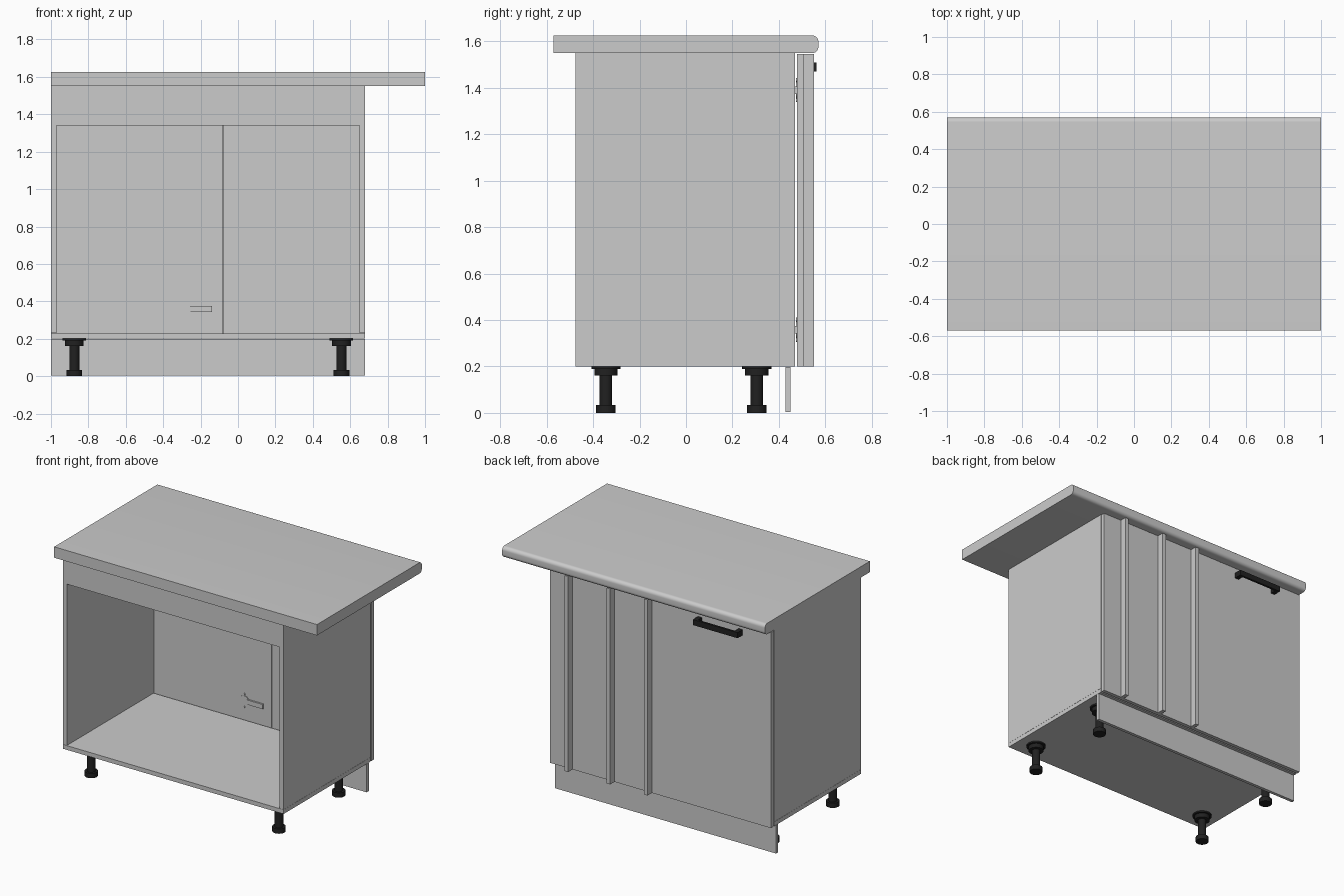
import bpy, math

if "Cube" in bpy.data.objects:
    bpy.data.objects.remove(bpy.data.objects["Cube"])


def material(name, col):
    m = bpy.data.materials.new(name)
    m.diffuse_color = col
    m.use_nodes = True
    m.node_tree.nodes["Principled BSDF"].inputs["Base Color"].default_value = m.diffuse_color
    return m


black = material("black_plastic", (0.015, 0.015, 0.015, 1))


def finish(name, mat=None):
    ob = bpy.context.object
    ob.name = name
    if mat:
        ob.data.materials.append(mat)
    return ob


def box(name, x, y, z, mat=None):
    """Box given as (min, max) spans on each axis."""
    bpy.ops.mesh.primitive_cube_add(size=1, location=[sum(s) / 2 for s in (x, y, z)])
    ob = finish(name, mat)
    ob.scale = [s[1] - s[0] for s in (x, y, z)]
    bpy.ops.object.transform_apply(location=False, rotation=False, scale=True)
    return ob


def cyl(name, r, depth, loc, rot=(0, 0, 0), mat=None, sides=32):
    bpy.ops.mesh.primitive_cylinder_add(vertices=sides, radius=r, depth=depth,
                                        location=loc, rotation=rot)
    bpy.ops.object.shade_smooth_by_angle(angle=math.radians(40))
    return finish(name, mat)


# worktop: extruded profile with rounded edge on the door side
x0, x1, zb, zt, r = -1.0, 1.0, 1.55, 1.625, 0.025
profile = [(-0.57, zt), (-0.57, zb)]
for cz, start in ((zb + r, -90), (zt - r, 0)):
    for i in range(9):
        a = math.radians(start + 90 * i / 8)
        profile.append((0.57 - r + r * math.cos(a), cz + r * math.sin(a)))
n = len(profile)
verts = [(x, y, z) for x in (x0, x1) for y, z in profile]
faces = [tuple(reversed(range(n))), tuple(range(n, 2 * n))]
faces += [(i, (i + 1) % n, n + (i + 1) % n, n + i) for i in range(n)]
me = bpy.data.meshes.new("worktop")
me.from_pydata(verts, [], faces)
top = bpy.data.objects.new("worktop", me)
bpy.context.collection.objects.link(top)
bpy.context.view_layer.objects.active = top
top.select_set(True)
bpy.ops.object.shade_smooth_by_angle(angle=math.radians(30))

# carcass
depth = (-0.475, 0.47)
box("floor_panel", (-1, 0.68), depth, (0.2, 0.229))
box("left_side_panel", (-1, -0.97), depth, (0.23, 1.55))
box("right_side_panel", (0.65, 0.68), depth, (0.23, 1.55))
box("open_side_rail", (-0.97, 0.65), (-0.475, -0.445), (1.34, 1.55))

# door, fixed panel and the upright strips in front of it
box("door", (-1, -0.079), (0.479, 0.505), (0.2, 1.545))
box("fixed_panel", (-0.077, 0.68), (0.479, 0.505), (0.2, 1.545))
for i, x in enumerate((-0.094, 0.19, 0.51)):
    box(f"upright_strip_{i + 1}", (x, x + 0.027), (0.505, 0.552), (0.2, 1.545))

# plinth board
box("plinth", (-1, 0.68), (0.428, 0.45), (0.004, 0.198))

# door handle: bar and two end posts
hx0, hx1 = -0.785, -0.445
box("handle_bar", (hx0, hx1), (0.546, 0.561), (1.47, 1.508), black)
for side, x in (("left", hx0), ("right", hx1 - 0.03)):
    box(f"handle_post_{side}", (x, x + 0.03), (0.505, 0.546), (1.47, 1.508), black)

# hinges on the inner face of the door
for name, z in (("lower", 0.358), ("upper", 1.39)):
    cyl(f"{name}_hinge_cup", 0.035, 0.008, (-0.285, 0.477, z), (math.pi / 2, 0, 0))
    box(f"{name}_hinge_arm", (-0.26, -0.14), (0.467, 0.479), (z - 0.016, z + 0.016))
    for s in (-1, 1):
        cyl(f"{name}_hinge_screw", 0.008, 0.008, (-0.288, 0.477, z + s * 0.044),
            (math.pi / 2, 0, 0), sides=12)

# adjustable legs: stacked (radius, bottom, top) sections
sections = (("foot", 0.042, 0.0, 0.033), ("shaft", 0.027, 0.033, 0.16),
            ("collar", 0.05, 0.16, 0.19), ("flange", 0.063, 0.19, 0.2))
for i, x in enumerate((-0.875, 0.553)):
    for j, y in enumerate((-0.345, 0.305)):
        for part, rad, b, t in sections:
            cyl(f"leg_{i}{j}_{part}", rad, t - b, (x, y, (b + t) / 2), mat=black)
